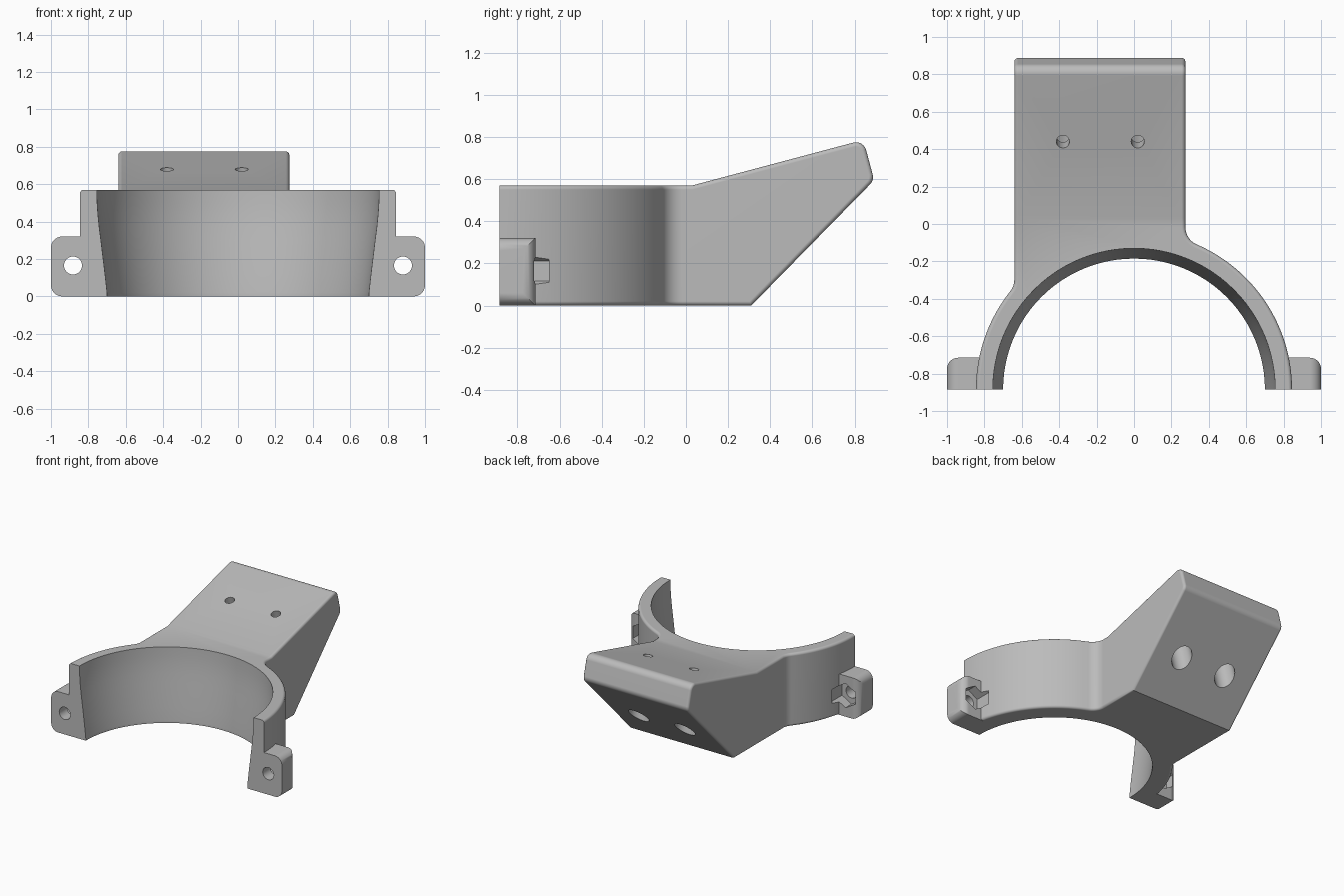
import bpy, bmesh, math
from mathutils import Vector, Matrix

cube = bpy.data.objects.get("Cube")
if cube:
    bpy.data.objects.remove(cube, do_unlink=True)

FRONT = -0.885           # flat front plane, also the ring's centre line
RING_R, RING_H = 0.845, 0.57
ARM_L, ARM_R = -0.64, 0.275
FILLET = 0.1

gray = bpy.data.materials.new("plain gray")
gray.use_nodes = True
gray.diffuse_color = (0.5, 0.5, 0.5, 1)
gray.node_tree.nodes["Principled BSDF"].inputs["Base Color"].default_value = (0.5, 0.5, 0.5, 1)


def make_object(name, bm):
    bmesh.ops.recalc_face_normals(bm, faces=bm.faces)
    mesh = bpy.data.meshes.new(name)
    bm.to_mesh(mesh)
    bm.free()
    mesh.materials.append(gray)
    ob = bpy.data.objects.new(name, mesh)
    bpy.context.collection.objects.link(ob)
    return ob


def prism(name, pts, axis, lo, hi):
    """Extrude a flat outline along one axis from lo to hi."""
    place = {"x": lambda u, v: (lo, u, v), "y": lambda u, v: (u, lo, v),
             "z": lambda u, v: (u, v, lo)}[axis]
    bm = bmesh.new()
    face = bm.faces.new([bm.verts.new(place(*p)) for p in pts])
    out = bmesh.ops.extrude_face_region(bm, geom=[face])
    step = Vector([hi - lo if a == axis else 0 for a in "xyz"])
    bmesh.ops.translate(bm, vec=step, verts=[g for g in out["geom"] if isinstance(g, bmesh.types.BMVert)])
    return make_object(name, bm)


def rod(name, start, end, radius, sides=32):
    """Cylinder between two points."""
    a, b = Vector(start), Vector(end)
    turn = (b - a).to_track_quat("Z", "Y").to_matrix().to_4x4()
    bm = bmesh.new()
    bmesh.ops.create_cone(bm, cap_ends=True, segments=sides, radius1=radius, radius2=radius,
                          depth=(b - a).length, matrix=Matrix.Translation((a + b) / 2) @ turn)
    return make_object(name, bm)


def arc(cx, cy, r, a0, a1, n):
    return [(cx + r * math.cos(a0 + (a1 - a0) * i / n), cy + r * math.sin(a0 + (a1 - a0) * i / n))
            for i in range(n + 1)]


def rounded(corners, n=8):
    """Outline from (u, v, radius) corners, each rounded by its radius."""
    pts = []
    for i, (u, v, r) in enumerate(corners):
        p = Vector((u, v))
        if not r:
            pts.append((u, v))
            continue
        d0 = (Vector(corners[i - 1][:2]) - p).normalized()
        d1 = (Vector(corners[(i + 1) % len(corners)][:2]) - p).normalized()
        half = d0.angle(d1) / 2
        c = p + (d0 + d1).normalized() * (r / math.sin(half))
        s, e = p + d0 * (r / math.tan(half)) - c, p + d1 * (r / math.tan(half)) - c
        a0 = math.atan2(s.y, s.x)
        sweep = (math.atan2(e.y, e.x) - a0 + math.pi) % math.tau - math.pi
        pts += arc(c.x, c.y, r, a0, a0 + sweep, n)
    return pts


def combine(ob, other, operation):
    mod = ob.modifiers.new(operation.lower(), "BOOLEAN")
    mod.operation, mod.solver, mod.object = operation, "EXACT", other
    apply(ob)
    bpy.data.objects.remove(other, do_unlink=True)


def apply(ob):
    bpy.context.view_layer.update()
    graph = bpy.context.evaluated_depsgraph_get()
    mesh = bpy.data.meshes.new_from_object(ob.evaluated_get(graph))
    ob.modifiers.clear()
    ob.data = mesh


# Plan outline: half ring flowing through fillets into the offset arm
reach = RING_R + FILLET
rx, lx = ARM_R + FILLET, ARM_L - FILLET
ry, ly = math.sqrt(reach**2 - rx**2), math.sqrt(reach**2 - lx**2)
ra, la = math.atan2(ry, rx), math.atan2(ly, lx)
plan = [(RING_R, -1.1)] + arc(0, FRONT, RING_R, 0, ra, 32)
plan += arc(rx, FRONT + ry, FILLET, ra + math.pi, math.pi, 10)[1:]
plan += [(ARM_R, 1.2), (ARM_L, 1.2)]
plan += arc(lx, FRONT + ly, FILLET, 0, la - math.pi, 8)
plan += arc(0, FRONT, RING_R, la, math.pi, 20)[1:] + [(-RING_R, -1.1)]
body = prism("clamp_bracket", plan, "z", -0.2, 1.2)

# Side outline: flat ring height, rising arm with a slanted underside
side = rounded([(-1.05, 0, 0), (0.31, 0, 0), (0.893, 0.595, 0.05),
                (0.842, 0.786, 0.05), (0.03, RING_H, 0), (-1.05, RING_H, 0)])
combine(body, prism("side_cut", side, "x", -1.2, 1.2), "INTERSECT")

# Soft outer edges
bevel = body.modifiers.new("soft_edges", "BEVEL")
bevel.width, bevel.segments = 0.02, 4
bevel.limit_method, bevel.angle_limit = "ANGLE", math.radians(50)
apply(body)

# Bolt ears on both sides
for s in (1, -1):
    ear = prism("ear", rounded([(s * 0.79, 0, 0), (s, 0, 0.06), (s, 0.32, 0.06), (s * 0.79, 0.32, 0)]),
                "y", -1.05, -0.715)
    ear_plan = rounded([(s * 0.7, -1.1, 0), (s * 1.0, -1.1, 0), (s * 1.0, -0.715, 0.06), (s * 0.7, -0.715, 0)])
    combine(ear, prism("ear_plan", ear_plan, "z", -0.1, 0.5), "INTERSECT")
    combine(body, ear, "UNION")

# Bore that widens towards the top
bm = bmesh.new()
bore = [(0, -0.1), (0.70, -0.1), (0.70, 0.02), (0.711, 0.12), (0.722, 0.21), (0.733, 0.30),
        (0.742, 0.37), (0.749, 0.44), (0.753, 0.50), (0.755, 0.56), (0.755, 0.7), (0, 0.7)]
verts = [bm.verts.new((r, 0, z)) for r, z in bore]
edges = [bm.edges.new(pair) for pair in zip(verts, verts[1:])]
bmesh.ops.spin(bm, geom=verts + edges, cent=(0, 0, 0), axis=(0, 0, 1), angle=math.tau, steps=96)
bmesh.ops.remove_doubles(bm, verts=bm.verts, dist=0.0001)
bmesh.ops.translate(bm, vec=(0, FRONT, 0), verts=bm.verts)
combine(body, make_object("bore", bm), "DIFFERENCE")

# Flat mating face at the front
combine(body, prism("front_cut", [(-2, -2), (2, -2), (2, FRONT), (-2, FRONT)], "z", -1, 2), "DIFFERENCE")

# Bolt holes with hexagonal nut pockets behind
for s in (1, -1):
    x, z = s * 0.882, 0.165
    combine(body, rod("bolt_hole", (x, -1, z), (x, -0.6, z), 0.048), "DIFFERENCE")
    combine(body, rod("nut_pocket", (x, -0.79, z), (x, -0.65, z), 0.095, 6), "DIFFERENCE")

# Screw holes square to the sloped top, with wide bores from below
down = Vector((0, 0.259, -0.966))
for x in (-0.38, 0.02):
    top = Vector((x, 0.44, 0.68))
    combine(body, rod("screw_hole", top - down * 0.1, top + down * 0.3, 0.035), "DIFFERENCE")
    combine(body, rod("screw_bore", top + down * 0.12, top + down * 0.8, 0.078), "DIFFERENCE")

# Smooth curves, crisp edges
bpy.ops.object.select_all(action="DESELECT")
body.select_set(True)
bpy.context.view_layer.objects.active = body
bpy.ops.object.shade_smooth_by_angle(angle=math.radians(30))
normals = body.modifiers.new("flat_faces", "WEIGHTED_NORMAL")
normals.keep_sharp = True
